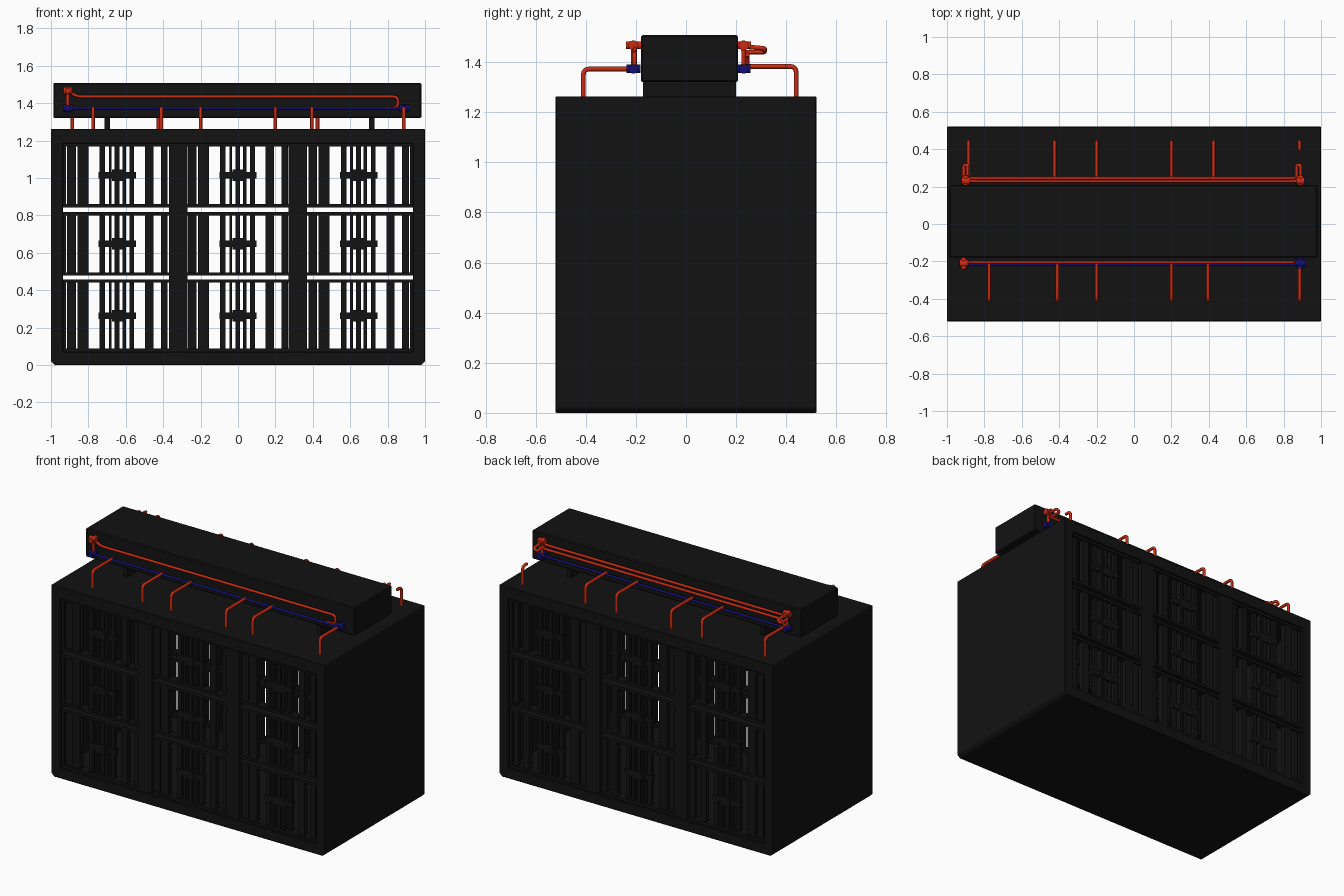
import bpy, bmesh, math
from mathutils import Vector, Matrix

if "Cube" in bpy.data.objects:
    bpy.data.objects.remove(bpy.data.objects["Cube"])


def material(name, rgb):
    m = bpy.data.materials.new(name)
    m.diffuse_color = (*rgb, 1)
    m.use_nodes = True
    m.node_tree.nodes["Principled BSDF"].inputs["Base Color"].default_value = m.diffuse_color
    return m


BLACK = material("black_metal", (0.006, 0.006, 0.006))
RED = material("red_pipe", (0.60, 0.025, 0.006))
BLUE = material("blue_pipe", (0.006, 0.005, 0.16))


def add_object(name, bm, mat):
    bmesh.ops.recalc_face_normals(bm, faces=bm.faces)
    me = bpy.data.meshes.new(name)
    bm.to_mesh(me)
    bm.free()
    me.materials.append(mat)
    ob = bpy.data.objects.new(name, me)
    bpy.context.collection.objects.link(ob)
    return ob


def box(bm, x0, x1, y0, y1, z0, z1):
    c = Vector(((x0 + x1) / 2, (y0 + y1) / 2, (z0 + z1) / 2))
    m = Matrix.Translation(c) @ Matrix.Diagonal((x1 - x0, abs(y1 - y0), z1 - z0, 1))
    bmesh.ops.create_cube(bm, size=1, matrix=m)


def bevel(ob, width):
    mod = ob.modifiers.new("edge", "BEVEL")
    mod.width, mod.segments, mod.limit_method = width, 1, "ANGLE"


def cylinder(bm, p, q, r):
    p, q = Vector(p), Vector(q)
    d = q - p
    m = Matrix.Translation((p + q) / 2) @ d.to_track_quat("Z", "Y").to_matrix().to_4x4()
    bmesh.ops.create_cone(bm, cap_ends=True, segments=12, radius1=r, radius2=r,
                          depth=d.length, matrix=m)


def pipe(name, pts, r, mat, bend=0.025):
    """Round tube along a path whose corners are rounded."""
    pts = [Vector(p) for p in pts]
    path = [pts[0]]
    for a, b, c in zip(pts, pts[1:], pts[2:]):
        s, e = b + (a - b).normalized() * bend, b + (c - b).normalized() * bend
        for i in range(5):
            t = i / 4
            path.append(s * (1 - t) ** 2 + b * 2 * t * (1 - t) + e * t * t)
    path.append(pts[-1])
    cu = bpy.data.curves.new(name, "CURVE")
    cu.dimensions = "3D"
    cu.bevel_depth, cu.bevel_resolution, cu.use_fill_caps = r, 2, True
    sp = cu.splines.new("POLY")
    sp.points.add(len(path) - 1)
    for p, co in zip(sp.points, path):
        p.co = (*co, 1)
    tmp = bpy.data.objects.new(name + "_path", cu)
    bpy.context.collection.objects.link(tmp)
    dg = bpy.context.evaluated_depsgraph_get()
    me = bpy.data.meshes.new_from_object(tmp.evaluated_get(dg))
    bpy.data.objects.remove(tmp)
    me.materials.clear()
    me.materials.append(mat)
    for f in me.polygons:
        f.use_smooth = True
    ob = bpy.data.objects.new(name, me)
    bpy.context.collection.objects.link(ob)


# cabinet shell: rectangular tube open at the front and back
def ring(bm, hx, z0, z1, cb, y):
    pts = [(-hx, z0 + cb), (-hx + cb, z0), (hx - cb, z0), (hx, z0 + cb),
           (hx, z1 - .004), (hx - .004, z1), (-hx + .004, z1), (-hx, z1 - .004)]
    return [bm.verts.new((x, y, z)) for x, z in pts]


bm = bmesh.new()
loops = [ring(bm, 1.0, 0, 1.263, .02, -.52), ring(bm, 1.0, 0, 1.263, .02, .52),
         ring(bm, .935, .07, 1.185, .004, .52), ring(bm, .935, .07, 1.185, .004, -.52)]
for a, b in zip(loops, loops[1:] + loops[:1]):
    for i in range(8):
        j = (i + 1) % 8
        bm.faces.new((a[i], a[j], b[j], b[i]))
bevel(add_object("cabinet_shell", bm, BLACK), 0.008)

# grilles on both open sides: three columns of three slatted modules
COLS = (-0.645, 0, 0.645)
ROWS = ((0.07, 0.458), (0.478, 0.818), (0.843, 1.187))
OPEN = [(-.275, -.268), (-.222, -.214), (-.155, -.095), (-.066, -.046), (-.031, -.014),
        (.012, .027), (.045, .065), (.09, .148), (.192, .232), (.268, .275)]
for s, side in ((-1, "front"), (1, "back")):
    # mullions between the columns
    bm = bmesh.new()
    for x in (-.32, .32):
        box(bm, x - .05, x + .05, *sorted((s * .45, s * .512)), .06, 1.2)
    add_object(side + "_mullions", bm, BLACK)

    frames, slats, handles = bmesh.new(), bmesh.new(), bmesh.new()
    for cx in COLS:
        for z0, z1 in ROWS:
            # raised outer frame of the module
            yf = sorted((s * .455, s * .508))
            box(frames, cx - .29, cx + .29, *yf, z0, z0 + .018)
            box(frames, cx - .29, cx + .29, *yf, z1 - .018, z1)
            # slats fill everything between the open slots
            edges = [-.29] + [v for o in OPEN for v in o] + [.29]
            for k in range(0, len(edges), 2):
                d = .503 if k % 4 == 0 else .495
                box(slats, cx + edges[k], cx + edges[k + 1],
                    *sorted((s * .468, s * d)), z0 + .008, z1 - .008)
            # crossbar and latch in the middle
            zm = (z0 + z1) / 2
            box(handles, cx - .1, cx + .1, *sorted((s * .47, s * .5)), zm - .018, zm + .018)
            box(handles, cx - .03, cx + .03, *sorted((s * .49, s * .507)), zm - .03, zm + .03)
    add_object(side + "_module_frames", frames, BLACK)
    add_object(side + "_slats", slats, BLACK)
    add_object(side + "_latches", handles, BLACK)

# duct on the roof and its supports
bm = bmesh.new()
box(bm, -.987, .98, -.18, .208, 1.32, 1.508)
bevel(add_object("roof_duct", bm, BLACK), 0.006)
bm = bmesh.new()
for x in (-.7, .715):
    box(bm, x - .015, x + .015, -.172, .2, 1.25, 1.33)
add_object("duct_supports", bm, BLACK)

# red supply pipes
pipe("front_supply_pipe", [(-.91, -.205, 1.465), (-.86, -.205, 1.435), (.855, -.205, 1.435),
                           (.855, -.205, 1.375), (.79, -.205, 1.375)], .0085, RED)
pipe("back_supply_pipe", [(-.9, .235, 1.465), (-.86, .228, 1.45), (.86, .228, 1.45),
                          (.9, .235, 1.46)], .0085, RED)
pipe("back_return_pipe", [(-.9, .245, 1.375), (-.87, .245, 1.43), (.9, .245, 1.43)], .0085, RED)
for x in (-.89, .89):
    pipe("back_pipe_hook", [(x, .2, 1.465), (x, .315, 1.455), (x - .02, .315, 1.44),
                            (x - .02, .24, 1.44)], .009, RED, .008)

# blue pipes
for s, side in ((-1, "front"), (1, "back")):
    y = s * .215 if s < 0 else .23
    pipe(side + "_blue_pipe", [(-.91, y, 1.372), (.89, y, 1.372)], .008, BLUE)

# valves: crossed cylinders at the pipe ends
red, blue = bmesh.new(), bmesh.new()
for x, y, s in ((-.91, -.21, -1), (.89, -.21, -1), (-.9, .23, 1), (.89, .23, 1)):
    cylinder(blue, (x, y - .028, 1.373), (x, y + .028, 1.373), .017)
    cylinder(blue, (x - .026, y, 1.373), (x + .026, y, 1.373), .019)
    if x < 0 or s > 0:
        cylinder(red, (x - .022, y, 1.467), (x + .022, y, 1.467), .02)
        cylinder(red, (x, y - .03, 1.467), (x, y + .03, 1.467), .015)
        cylinder(red, (x, y, 1.38), (x, y, 1.46), .009)
add_object("red_valves", red, RED)
add_object("blue_valves", blue, BLUE)

# branch pipes bending down into the cabinet roof
for x in (-.775, -.41, -.2, .2, .395, .886):
    pipe("front_branch", [(x, -.2, 1.373), (x, -.41, 1.373), (x, -.41, 1.255)], .0095, RED)
for x in (-.885, -.425, -.2, .2, .425):
    pipe("back_branch", [(x, .22, 1.383), (x, .44, 1.383), (x, .44, 1.255)], .0095, RED)
pipe("back_short_branch", [(.885, .395, 1.383), (.885, .44, 1.383), (.885, .44, 1.255)],
     .0095, RED)
